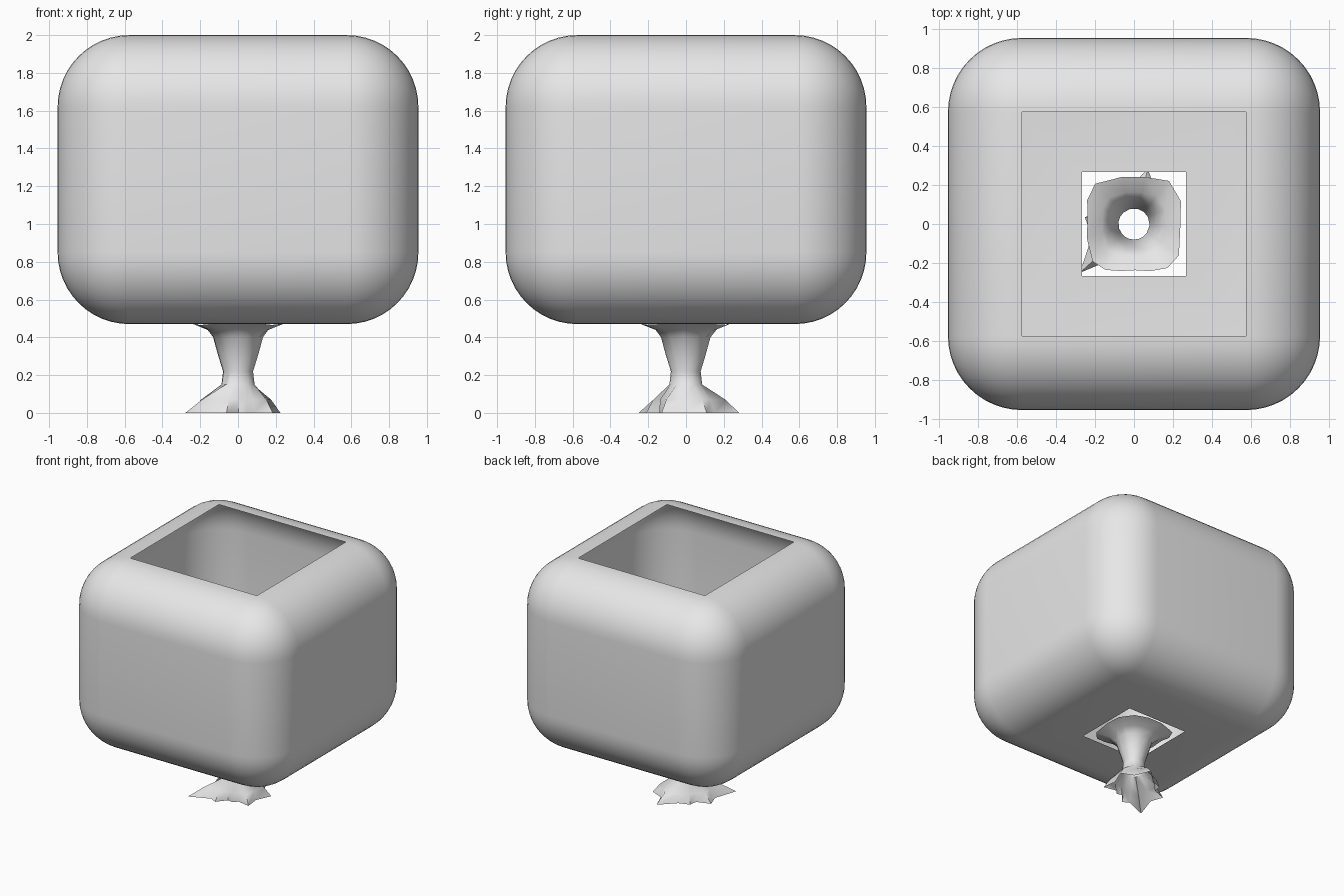
import bpy, bmesh
from math import radians, cos, sin

cube = bpy.data.objects.get("Cube")
if cube:
    bpy.data.objects.remove(cube, do_unlink=True)

grey = bpy.data.materials.new("plain_grey")
grey.use_nodes = True
colour = (0.8, 0.8, 0.8, 1)
grey.diffuse_color = colour
grey.node_tree.nodes["Principled BSDF"].inputs["Base Color"].default_value = colour


def finish(bm, name, angle):
    mesh = bpy.data.meshes.new(name)
    bm.to_mesh(mesh)
    bm.free()
    obj = bpy.data.objects.new(name, mesh)
    bpy.context.collection.objects.link(obj)
    mesh.materials.append(grey)
    bpy.ops.object.select_all(action='DESELECT')
    obj.select_set(True)
    bpy.context.view_layer.objects.active = obj
    bpy.ops.object.shade_smooth_by_angle(angle=radians(angle))
    return obj


# Rounded planter shell: bevelled box, open top, square drain hole in the floor
HALF, LOW, HIGH, ROUND, HOLE = 0.955, 0.47, 2.0, 0.38, 0.14
bm = bmesh.new()
bmesh.ops.create_cube(bm, size=1)
for v in bm.verts:
    v.co.x *= 2 * HALF
    v.co.y *= 2 * HALF
    v.co.z = HIGH if v.co.z > 0 else LOW
bmesh.ops.bevel(bm, geom=bm.edges[:] + bm.verts[:], offset=ROUND, segments=12,
                profile=0.5, affect='EDGES', clamp_overlap=False)
bm.normal_update()
big = [f for f in bm.faces if f.calc_area() > 0.3]
top = max(big, key=lambda f: f.calc_center_median().z)
floor = min(big, key=lambda f: f.calc_center_median().z)
bmesh.ops.delete(bm, geom=[top], context='FACES_ONLY')
bmesh.ops.inset_region(bm, faces=[floor], thickness=HALF - ROUND - HOLE)
bmesh.ops.delete(bm, geom=[floor], context='FACES_ONLY')
finish(bm, "rounded_shell", 40)

# Ragged root tips as (angle, radius), with a valley between each pair
tips = [(26, 0.25), (76, 0.29), (134, 0.19), (172, 0.255),
        (222, 0.375), (254, 0.22), (289, 0.15), (325, 0.225)]
roots = []
for i, (a, r) in enumerate(tips):
    b, s = tips[(i + 1) % len(tips)]
    if b < a:
        b += 360
    roots += [(radians(a), r), (radians((a + b) / 2), 0.36 * (r + s))]

# Hollow trunk: height, waist radius, share of root shape, squareness of the flare
rings = [(0, 0.2, 1, 0), (0.07, 0.14, 0.5, 0), (0.15, 0.088, 0, 0),
         (0.22, 0.08, 0, 0), (0.31, 0.108, 0, 0), (0.40, 0.135, 0, 0.1),
         (0.44, 0.175, 0, 0.5), (0.474, 0.262, 0, 1)]
bm = bmesh.new()
loops = []
for z, r, share, square in rings:
    loop = []
    for a, root in roots:
        wave = square * cos(4 * a)
        rad = r * (1 - share) + root * share - 0.025 * wave
        loop.append(bm.verts.new((rad * cos(a), rad * sin(a), z + 0.009 * wave)))
    loops.append(loop)
n = len(roots)
for lower, upper in zip(loops, loops[1:]):
    for i in range(n):
        j = (i + 1) % n
        bm.faces.new((lower[i], lower[j], upper[j], upper[i]))
finish(bm, "root_trunk", 50)
